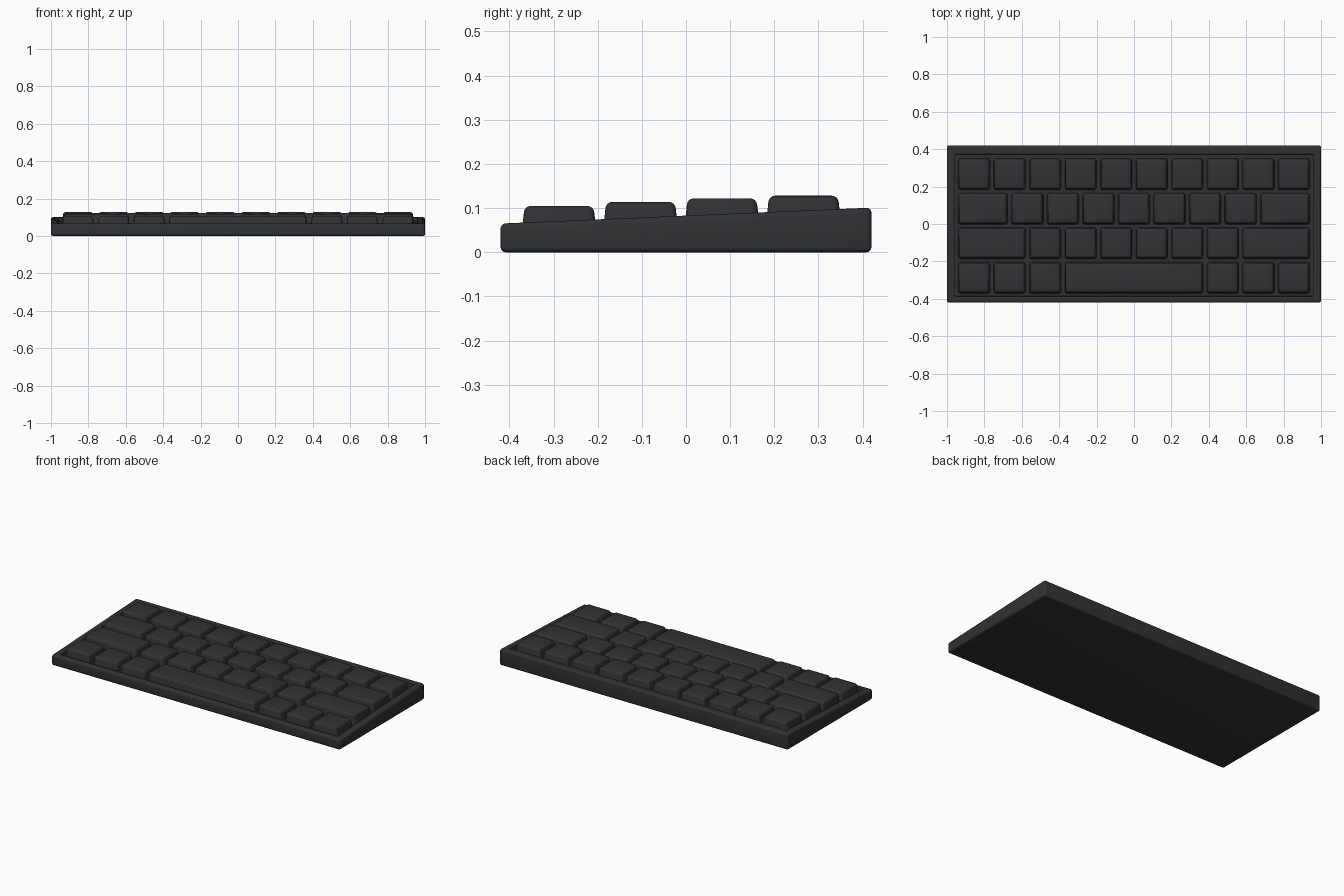
import bpy, bmesh

if "Cube" in bpy.data.objects:
    bpy.data.objects.remove(bpy.data.objects["Cube"])

mat = bpy.data.materials.new("dark_plastic")
mat.diffuse_color = (0.03, 0.031, 0.033, 1)
mat.use_nodes = True
mat.node_tree.nodes["Principled BSDF"].inputs["Base Color"].default_value = mat.diffuse_color

SLOPE = (0.101 - 0.065) / 0.84
RECESS = 0.02


def deck_z(y):
    return 0.065 + (y + 0.42) * SLOPE


def finish(bm, name):
    bmesh.ops.recalc_face_normals(bm, faces=bm.faces)
    me = bpy.data.meshes.new(name)
    bm.to_mesh(me)
    bm.free()
    ob = bpy.data.objects.new(name, me)
    bpy.context.collection.objects.link(ob)
    me.materials.append(mat)
    bpy.ops.object.select_all(action='DESELECT')
    ob.select_set(True)
    bpy.context.view_layer.objects.active = ob
    bpy.ops.object.shade_smooth_by_angle(angle=0.6)
    return ob


def loft(bm, rings):
    """Skin a stack of four-point rings and cap both ends."""
    loops = [[bm.verts.new(p) for p in r] for r in rings]
    for a, b in zip(loops, loops[1:]):
        for i in range(4):
            j = (i + 1) % 4
            bm.faces.new((a[i], a[j], b[j], b[i]))
    bm.faces.new(loops[0][::-1])
    bm.faces.new(loops[-1])
    return loops


def rect(x0, x1, y0, y1, zf):
    return [(x, y, zf(y)) for x, y in ((x0, y0), (x1, y0), (x1, y1), (x0, y1))]


# Wedge case with a sunken key well
bm = bmesh.new()
loops = loft(bm, [
    rect(-1, 1, -0.42, 0.42, lambda y: 0),
    rect(-1, 1, -0.42, 0.42, deck_z),
    rect(-0.957, 0.957, -0.386, 0.372, deck_z),
    rect(-0.957, 0.957, -0.386, 0.372, lambda y: deck_z(y) - RECESS)])
outer = set(loops[0] + loops[1])
inner = set(loops[2])
outer_edges = [e for e in bm.edges if set(e.verts) <= outer]
inner_edges = [e for e in bm.edges if set(e.verts) <= inner]
bmesh.ops.bevel(bm, geom=inner_edges, offset=0.004, segments=2, profile=0.5, affect='EDGES')
bmesh.ops.bevel(bm, geom=[e for e in outer_edges if e.is_valid], offset=0.012,
                segments=4, profile=0.5, affect='EDGES')
finish(bm, "case")


# Tapered, rounded keycaps standing on the well floor
def keycap(name, x0, x1, yc, top):
    bm = bmesh.new()
    h, t = 0.084, 0.006
    floor = lambda y: deck_z(y) - RECESS
    low, high = loft(bm, [
        rect(x0, x1, yc - h, yc + h, floor),
        rect(x0 + t, x1 - t, yc - h + t, yc + h - t, lambda y: top)])
    low = set(low)
    edges = [e for e in bm.edges if not set(e.verts) <= low]
    bmesh.ops.bevel(bm, geom=edges, offset=0.014, segments=4, profile=0.5, affect='EDGES')
    finish(bm, name)


UNIT, GAP = 0.19, 0.02
ROWS = [  # row centre y, top height, key widths in units
    (-0.2875, 0.105, [1, 1, 1, 4, 1, 1, 1]),
    (-0.103, 0.114, [2] + [1] * 6 + [2]),
    (0.0815, 0.122, [1.5] + [1] * 7 + [1.5]),
    (0.266, 0.128, [1] * 10)]
for r, (yc, top, widths) in enumerate(ROWS):
    x = -0.95
    for k, w in enumerate(widths):
        name = "space_bar" if w == 4 else f"key_row{r + 1}_{k + 1}"
        keycap(name, x + GAP / 2, x + w * UNIT - GAP / 2, yc, top)
        x += w * UNIT
